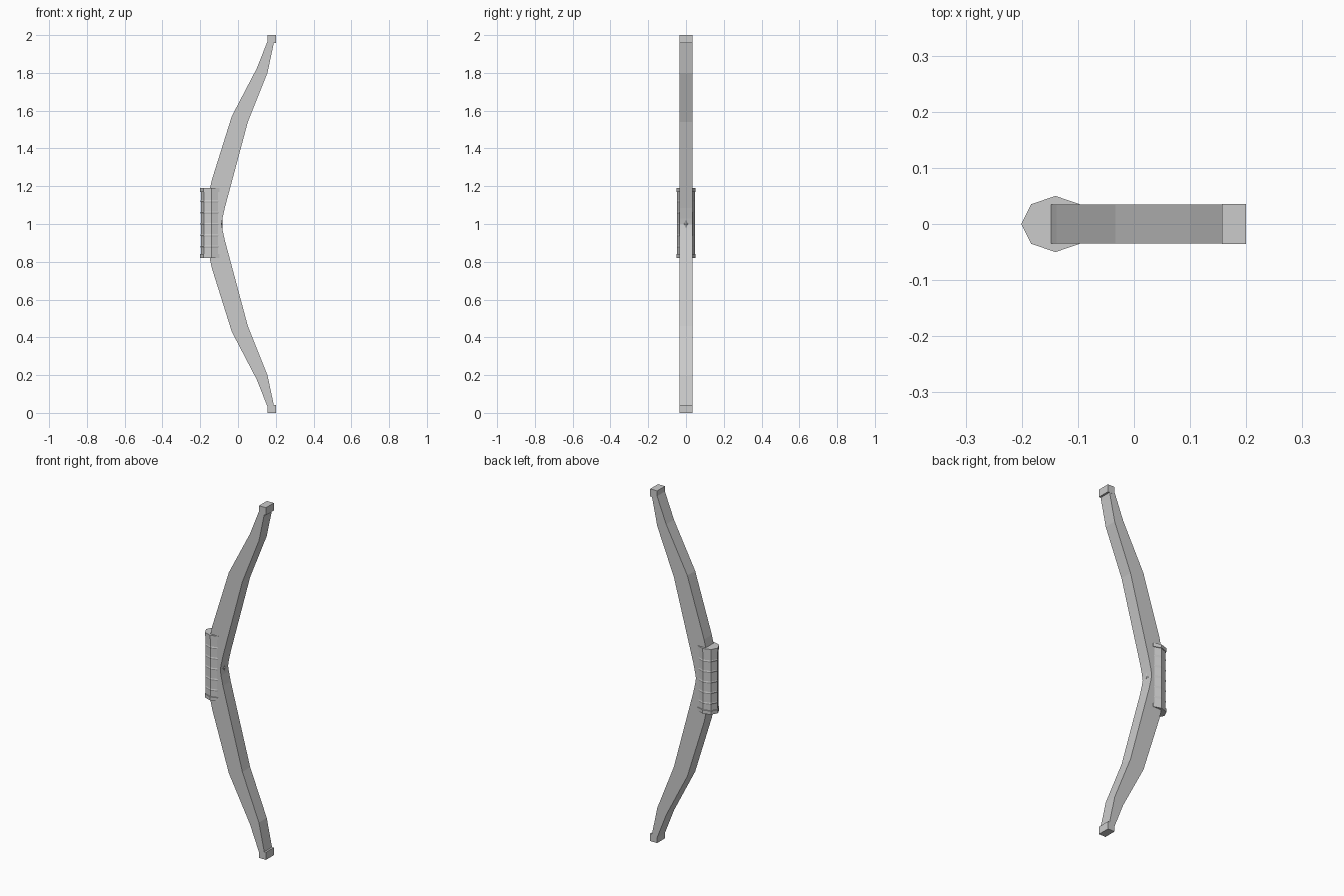
import bpy, bmesh, math

if "Cube" in bpy.data.objects:
    bpy.data.objects.remove(bpy.data.objects["Cube"])


def add_object(name, bm):
    bmesh.ops.recalc_face_normals(bm, faces=bm.faces)
    mesh = bpy.data.meshes.new(name)
    bm.to_mesh(mesh)
    bm.free()
    obj = bpy.data.objects.new(name, mesh)
    bpy.context.collection.objects.link(obj)
    return obj


def loft(name, rings):
    """Skin a list of equal-sized point rings and cap both ends."""
    bm = bmesh.new()
    loops = [[bm.verts.new(p) for p in ring] for ring in rings]
    n = len(loops[0])
    for a, b in zip(loops, loops[1:]):
        for i in range(n):
            j = (i + 1) % n
            bm.faces.new((a[i], a[j], b[j], b[i]))
    bm.faces.new(loops[0])
    bm.faces.new(loops[-1])
    return add_object(name, bm)


def section(outer, inner, half=0.035):
    """Rectangular cross-section from outer (x, z) to inner (x, z)."""
    (xo, zo), (xi, zi) = outer, inner
    return [(xo, -half, zo), (xi, -half, zi), (xi, half, zi), (xo, half, zo)]


# Bow limbs: outer and inner edge of the upper half, reflected about z = 1
upper = [
    ((-0.148, 1.00), (-0.087, 1.00)),
    ((-0.148, 1.19), (-0.082, 1.03)),
    ((-0.138, 1.235), (-0.07, 1.085)),
    ((-0.033, 1.57), (0.052, 1.54)),
    ((0.100, 1.825), (0.156, 1.80)),
    ((0.157, 1.97), (0.192, 1.97)),
]
lower = [tuple((x, 2 - z) for x, z in pair) for pair in reversed(upper[1:])]
loft("bow_limbs", [section(o, i) for o, i in lower + upper])

# Square nocks at both tips
for name, z0, z1 in (("upper_nock", 1.957, 2.0), ("lower_nock", 0.0, 0.043)):
    loft(name, [section((0.157, z), (0.20, z), 0.0352) for z in (z0, z1)])


# Wrapped grip: octagonal sleeve with flared ends and raised bands
def octagon(z, s):
    return [(-0.14 + 0.061 * s * math.cos(k * math.pi / 4),
             0.05 * s * math.sin(k * math.pi / 4), z) for k in range(8)]


levels = [(0.82, 1.0), (0.84, 1.0), (0.841, 0.93)]
for z in (0.88, 0.94, 1.0, 1.06, 1.12):
    levels += [(z - 0.006, 0.93), (z, 0.965), (z + 0.006, 0.93)]
levels += [(1.169, 0.93), (1.17, 1.0), (1.19, 1.0)]
loft("grip_wrap", [octagon(z, s) for z, s in levels])
